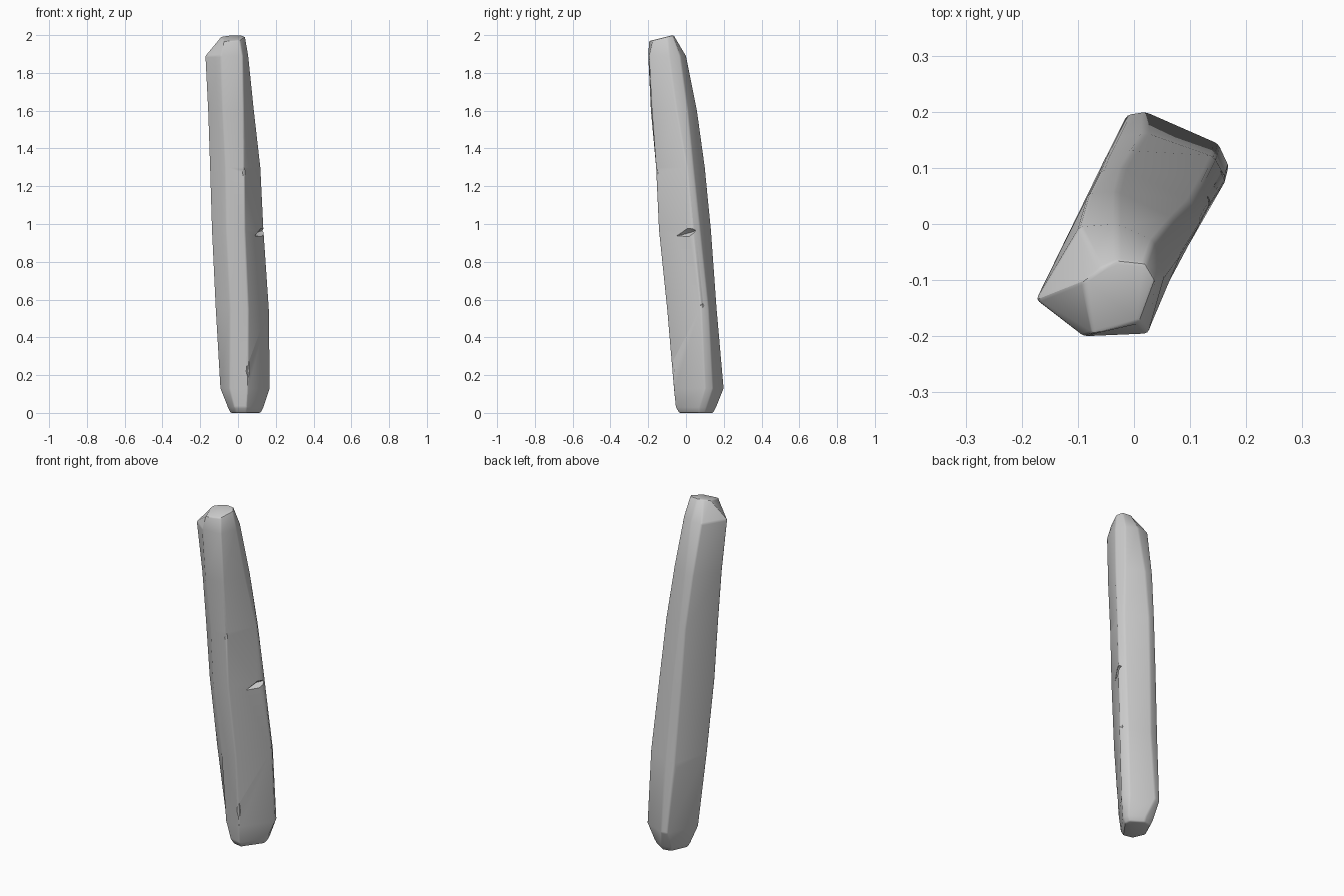
import bpy, bmesh, math
from mathutils import Matrix, Vector

if "Cube" in bpy.data.objects:
    bpy.data.objects.remove(bpy.data.objects["Cube"])

# Cross-sections of the leaning stone: height, then seven corners
# (left, front pair, right pair, back pair)
RINGS = [
    (0.03, [(-.055, .04), (-.02, -.04), (.045, -.055), (.135, .07), (.13, .11), (.05, .16), (-.005, .15)]),
    (0.13, [(-.095, .025), (-.045, -.045), (.052, -.065), (.17, .10), (.15, .143), (.02, .2), (-.012, .195)]),
    (0.55, [(-.12, -.024), (-.04, -.092), (.055, -.10), (.165, .08), (.142, .12), (.02, .163), (-.033, .153)]),
    (0.97, [(-.14, -.065), (-.06, -.142), (.037, -.143), (.136, .035), (.12, .075), (0, .133), (-.05, .12)]),
    (1.30, [(-.15, -.085), (-.065, -.158), (.033, -.158), (.12, .005), (.10, .04), (-.02, .10), (-.06, .095)]),
    (1.60, [(-.16, -.105), (-.08, -.186), (.03, -.18), (.085, -.05), (.07, .01), (-.03, .058), (-.08, .055)]),
    (1.89, [(-.175, -.135), (-.09, -.2), (.025, -.195), (.055, -.09), (.035, -.03), (-.03, 0), (-.097, -.005)]),
    (2.00, [(-.09, -.1), (-.075, -.197), (.01, -.175), (.038, -.1), (.02, -.07), (-.03, -.065), (-.06, -.08)]),
]


def finish(name, bm):
    bmesh.ops.recalc_face_normals(bm, faces=bm.faces[:])
    mesh = bpy.data.meshes.new(name)
    bm.to_mesh(mesh)
    bm.free()
    ob = bpy.data.objects.new(name, mesh)
    bpy.context.collection.objects.link(ob)
    return ob


# Stone shaft, lofted through the sections
bm = bmesh.new()
loops = []
base = [Vector(p) for p in RINGS[0][1]]
mid = sum(base, Vector((0, 0))) / len(base)
loops.append([bm.verts.new((*(mid + (p - mid) * 0.84), 0)) for p in base])
for z, pts in RINGS:
    cap = z == 2.0
    # the top face tips down toward the front
    loops.append([bm.verts.new((x, y, min(2, 1.967 + (y + .2) * .25) if cap else z)) for x, y in pts])
n = len(base)
for a, b in zip(loops, loops[1:]):
    for i in range(n):
        j = (i + 1) % n
        bm.faces.new((a[i], a[j], b[j], b[i]))
bm.faces.new(loops[0][::-1])
bm.faces.new(loops[-1])
stone = finish("stone_pillar", bm)


# Diamond-shaped cutters for cracks and chipped edges
def chip(location, size, turn, tilt=0):
    bm = bmesh.new()
    bmesh.ops.create_uvsphere(bm, u_segments=4, v_segments=2, radius=1)
    m = (Matrix.Translation(location) @ Matrix.Rotation(math.radians(turn), 4, 'Z')
         @ Matrix.Rotation(math.radians(tilt), 4, 'X') @ Matrix.Diagonal((*size, 1)))
    bm.transform(m)
    ob = finish("chip_cutter", bm)
    ob.hide_render = True
    return ob


bpy.context.view_layer.objects.active = stone
stone.select_set(True)
bev = stone.modifiers.new("worn_edges", 'BEVEL')
bev.width = 0.007
bev.segments = 2
bev.angle_limit = math.radians(25)
bpy.ops.object.modifier_apply(modifier=bev.name)

CHIPS = [
    ((.122, .012, .955), (.026, .075, .022), -29, 15),   # side crack
    ((-.04, .158, .50), (.018, .03, .08), 125, 0),       # back edge chip
    ((.165, .09, .57), (.012, .03, .03), 10, 0),         # right edge chip
    ((.056, -.07, .22), (.010, .02, .06), -70, 0),       # front foot chip
    ((.033, -.158, 1.27), (.008, .03, .05), -60, 0),     # front edge chip
]
for args in CHIPS:
    cutter = chip(*args)
    cut = stone.modifiers.new("chip", 'BOOLEAN')
    cut.operation = 'DIFFERENCE'
    cut.solver = 'EXACT'
    cut.object = cutter
    bpy.ops.object.modifier_apply(modifier=cut.name)
    bpy.data.objects.remove(cutter)

bpy.ops.object.shade_smooth_by_angle(angle=math.radians(30))
